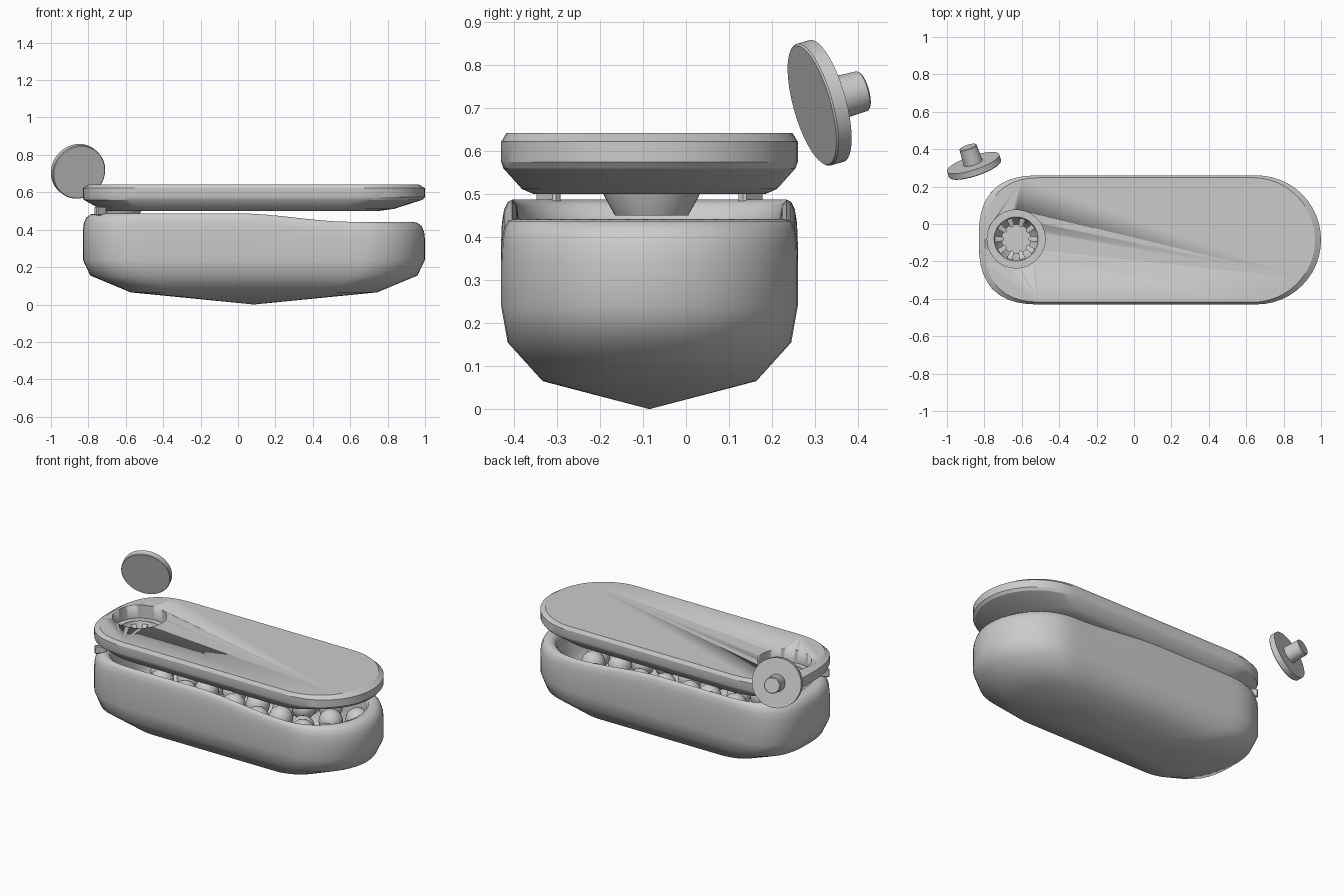
import bpy, bmesh, math, random
from mathutils import Vector, Matrix

if "Cube" in bpy.data.objects:
    bpy.data.objects.remove(bpy.data.objects["Cube"])

random.seed(4)
CX, CY = 0.085, -0.085          # centre of the case
HX, HY = -0.63, -0.08           # centre of the filler hole


def finish(name, bm, angle=35):
    bmesh.ops.recalc_face_normals(bm, faces=bm.faces)
    me = bpy.data.meshes.new(name)
    bm.to_mesh(me)
    bm.free()
    ob = bpy.data.objects.new(name, me)
    bpy.context.collection.objects.link(ob)
    bpy.ops.object.select_all(action='DESELECT')
    bpy.context.view_layer.objects.active = ob
    ob.select_set(True)
    bpy.ops.object.shade_smooth_by_angle(angle=math.radians(angle))
    return ob


def outline():
    """Plan of the case: round right end, squarer left end."""
    pts = []
    for i in range(25):
        a = -math.pi / 2 + math.pi * i / 24
        pts.append((0.655 - CX + 0.345 * math.cos(a), 0.345 * math.sin(a)))
    for i in range(1, 16):
        pts.append((0.655 - CX - 1.145 * i / 16, 0.345))
    for i in range(25):
        a = math.pi / 2 + math.pi * i / 24
        c, s = math.cos(a), math.sin(a)
        k = (abs(c) ** 2.7 + abs(s) ** 2.7) ** (-1 / 2.7)
        pts.append((-0.49 - CX + 0.34 * k * c, 0.345 * k * s))
    for i in range(1, 16):
        pts.append((-0.49 - CX + 1.145 * i / 16, -0.345))
    return pts


def loft(bm, rings, bottom, top):
    """rings: functions (x, y) -> Vector; ends are points, or None for a flat cap."""
    pts = outline()
    vs = [[bm.verts.new(f(x, y)) for x, y in pts] for f in rings]
    n = len(pts)
    for a, b in zip(vs, vs[1:]):
        for i in range(n):
            bm.faces.new((a[i], a[(i + 1) % n], b[(i + 1) % n], b[i]))
    for ring, end in ((vs[0], bottom), (vs[-1], top)):
        if end is None:
            bm.faces.new(ring)
        else:
            p = bm.verts.new(end)
            for i in range(n):
                bm.faces.new((ring[i], ring[(i + 1) % n], p))


def lathe(bm, profile, seg=48):
    vs = [bm.verts.new((r, 0, z)) for r, z in profile]
    es = [bm.edges.new(p) for p in zip(vs, vs[1:])]
    bmesh.ops.spin(bm, geom=vs + es, cent=(0, 0, 0), axis=(0, 0, 1),
                   angle=2 * math.pi, steps=seg, use_duplicate=False)
    bmesh.ops.remove_doubles(bm, verts=bm.verts, dist=0.0005)


def rim(x):
    """Rim height, stepping down towards the right."""
    t = min(max((x + CX - 0.0) / 0.65, 0), 1)
    return 0.487 - 0.045 * t * t * (3 - 2 * t)


def flat(s, z):
    return lambda x, y: Vector((CX + s * x, CY + s * y, z))


def wavy(s, dz):
    return lambda x, y: Vector((CX + s * x, CY + s * y, rim(x) + dz))


# hollow case with rolled rim
bm = bmesh.new()
loft(bm, [flat(.72, .065), flat(.956, .155), flat(1, .24), wavy(1, -.10),
          wavy(.995, -.055), wavy(.98, -.022), wavy(.955, -.005), wavy(.925, 0),
          wavy(.895, -.012), wavy(.88, -.045), flat(.88, .26), flat(.84, .18),
          flat(.68, .10)], (CX, CY, 0), (CX, CY, .05))
finish("case_body", bm, 60)


def lid_ring(sl, sr, sy, z):
    return lambda x, y: Vector((CX + (sl if x < 0 else sr) * x, CY + sy * y, z))


# lid with recessed filler hole
bm = bmesh.new()
loft(bm, [lid_ring(.87, .73, .78, .50), lid_ring(.90, .82, .86, .512),
          lid_ring(.995, .985, .985, .56), flat(1, .575), flat(1, .622),
          flat(.965, .642)], None, None)
lid = finish("lid", bm, 25)
bm = bmesh.new()
lathe(bm, [(0, .40), (.12, .40), (.12, .56), (.155, .56), (.155, .75), (0, .75)])
cutter = finish("hole_cutter", bm)
cutter.location = (HX, HY, 0)
cutter.hide_render = True
mod = lid.modifiers.new("hole", 'BOOLEAN')
mod.operation = 'DIFFERENCE'
mod.solver = 'EXACT'
mod.object = cutter
bpy.context.view_layer.objects.active = lid
bpy.ops.object.modifier_apply(modifier="hole")
bpy.data.objects.remove(cutter)

# tapered cup below the hole
bm = bmesh.new()
lathe(bm, [(0, .45), (.085, .45), (.11, .495), (.128, .555), (.118, .558),
           (.10, .50), (.078, .465), (0, .465)])
finish("filler_cup", bm, 30).location = (HX, HY, 0)

# ring of gripping fingers in the cup
bm = bmesh.new()
for k in range(10):
    rot = Matrix.Rotation(2 * math.pi * k / 10, 4, 'Z')
    prof = [(.117, -.016), (.117, .016)]
    for i in range(7):
        a = math.pi / 2 + math.pi * i / 6
        prof.append((.078 + .012 * math.cos(a), .012 * math.sin(a)))
    lo = [bm.verts.new(rot @ Vector((x, y, .50 + .3 * (x - .07)))) for x, y in prof]
    hi = [bm.verts.new(rot @ Vector((x, y, .53 + .3 * (x - .07)))) for x, y in prof]
    bm.faces.new(lo)
    bm.faces.new(hi)
    for i in range(len(prof)):
        j = (i + 1) % len(prof)
        bm.faces.new((lo[i], lo[j], hi[j], hi[i]))
finish("filler_fingers", bm, 40).location = (HX, HY, 0)

# loose plug: disc with a stem, floating behind the hole
bm = bmesh.new()
lathe(bm, [(0, 0), (.143, 0), (.147, .004), (.147, .037), (.052, .037),
           (.048, .126), (.044, .13), (0, .13)])
plug = finish("plug", bm, 35)
axis = Vector((-.303, .919, .257)).normalized()
plug.location = (-.849, .293, .707)
plug.rotation_mode = 'QUATERNION'
plug.rotation_quaternion = axis.to_track_quat('Z', 'Y')

# small clips joining lid and case at the left corners
for side in (-1, 1):
    bm = bmesh.new()
    m = (Matrix.Translation((-.735, CY + side * .235, .50))
         @ Matrix.Rotation(-side * .7, 4, 'Z') @ Matrix.Diagonal((.07, .025, .05, 1)))
    bmesh.ops.create_cube(bm, size=1, matrix=m)
    bmesh.ops.bevel(bm, geom=bm.edges[:], offset=.006, segments=1, affect='EDGES')
    finish("clip_front" if side < 0 else "clip_back", bm)

# balls filling the case
bm = bmesh.new()
for row in range(4):
    for col in range(8):
        x = -.50 + col * .165 + (row % 2) * .07 + random.uniform(-.02, .02)
        y = CY + (row - 1.5) * .145 + random.uniform(-.01, .01)
        z = random.uniform(.28, .36)
        bmesh.ops.create_uvsphere(bm, u_segments=20, v_segments=12, radius=.07,
                                  matrix=Matrix.Translation((x, y, z)))
finish("balls", bm, 60)
